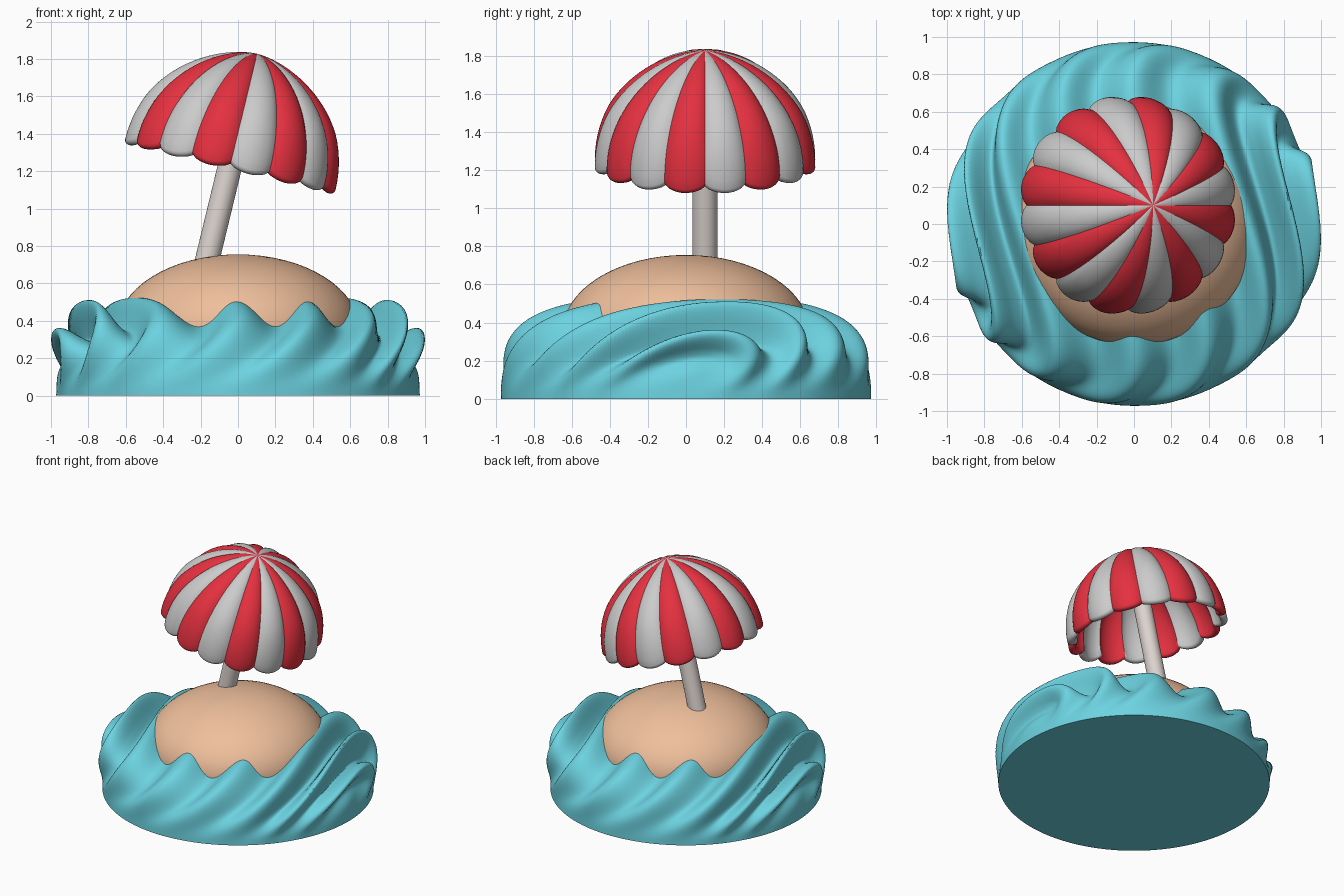
import bpy, bmesh
from math import sin, cos, pi, radians, tau
from mathutils import Vector, Matrix

if "Cube" in bpy.data.objects:
    bpy.data.objects.remove(bpy.data.objects["Cube"])


def material(name, rgb):
    m = bpy.data.materials.new(name)
    m.diffuse_color = (*rgb, 1)
    m.use_nodes = True
    m.node_tree.nodes["Principled BSDF"].inputs["Base Color"].default_value = m.diffuse_color
    return m


def smooth(ob, angle):
    bpy.ops.object.select_all(action='DESELECT')
    ob.select_set(True)
    bpy.context.view_layer.objects.active = ob
    bpy.ops.object.shade_smooth_by_angle(angle=radians(angle))


def polar_mesh(name, rings, segs, point, mats, face_mat=lambda j: 0):
    """Rings of vertices around z, starting at a pole and capped at the last ring."""
    bm = bmesh.new()
    pole = bm.verts.new(point(0, 0))
    rows = [[bm.verts.new(point(i, tau * j / segs)) for j in range(segs)]
            for i in range(1, rings)]
    for j in range(segs):
        k = (j + 1) % segs
        bm.faces.new((pole, rows[0][j], rows[0][k])).material_index = face_mat(j)
        for a, b in zip(rows, rows[1:]):
            bm.faces.new((a[j], b[j], b[k], a[k])).material_index = face_mat(j)
    bm.faces.new(rows[-1][::-1])
    bmesh.ops.recalc_face_normals(bm, faces=bm.faces[:])
    me = bpy.data.meshes.new(name)
    bm.to_mesh(me)
    bm.free()
    ob = bpy.data.objects.new(name, me)
    bpy.context.collection.objects.link(ob)
    for m in mats:
        me.materials.append(m)
    smooth(ob, 50)
    return ob


# Water: super-elliptic dome with parallel waves that twist with height
RAD, HEIGHT, P, WATER_RINGS = 0.972, 0.50, 3.2, 110


def water_point(i, a):
    t = i / (WATER_RINGS - 1) * pi / 2
    cr, cz = max(sin(t), 0), max(cos(t), 0)
    if i == WATER_RINGS - 1:
        cz = 0
    r, z = RAD * cr ** (2 / P), HEIGHT * cz ** (2 / P)
    co = Vector((r * cos(a), r * sin(a), z))
    nr, nz = (r / RAD) ** (P - 1) / RAD, (z / HEIGHT) ** (P - 1) / HEIGHT
    n = Vector((nr * cos(a), nr * sin(a), nz)).normalized()
    alpha = radians(-9 + 60 * z)
    p = co.x * cos(alpha) + co.y * sin(alpha)
    q = abs(p)
    theta = q + 0.85 * q ** 6                # waves bunch up towards the sides
    side = min(1, q / 0.75) ** 6
    n.z += 0.8 * (1 - min(1, q / 0.92) ** 6)  # inner waves rise, outer lips lean out
    n.normalize()
    f = min(1, z / 0.42)
    fade = f * f * (3 - 2 * f)
    wave = -cos(tau * theta / 0.4)
    if wave < 0:
        wave *= 1 - 0.4 * side
    return co + n * fade * ((0.06 + 0.06 * side) * wave - 0.022 * (1 - side))


polar_mesh("water", WATER_RINGS, 320, water_point,
           [material("water_blue", (0.15, 0.65, 0.75))])

# Sand mound: flattened ball, cut off inside the water
bpy.ops.mesh.primitive_uv_sphere_add(segments=64, ring_count=32, radius=1)
sand = bpy.context.object
sand.name = "sand_mound"
bm = bmesh.new()
bm.from_mesh(sand.data)
bmesh.ops.bisect_plane(bm, geom=bm.verts[:] + bm.edges[:] + bm.faces[:],
                       plane_co=(0, 0, -0.5), plane_no=(0, 0, -1), clear_outer=True)
bm.to_mesh(sand.data)
bm.free()
sand.location.z = 0.35
sand.scale = (0.65, 0.65, 0.405)
sand.data.materials.append(material("sand", (0.86, 0.52, 0.33)))
smooth(sand, 60)

# Umbrella frame: tilted towards +x, origin at the canopy rim centre
tilt = Matrix.Translation((-0.037, 0.1, 1.252)) @ Matrix.Rotation(radians(13.6), 4, 'Y')

# Canopy: 16 puffed panels, outer dome, rounded rim, inner dome
PANELS, SUB, R, TOP, THICK, N = 16, 10, 0.555, 0.592, 0.05, 24
arc = [pi / 2 * i / N for i in range(N + 1)]
profile = [(R * sin(t) ** 1.2, TOP * cos(t)) for t in arc]
profile += [(R - THICK / 2 + THICK / 2 * cos(t), -THICK / 2 * sin(t))
            for t in (pi * i / 8 for i in range(1, 8))]
profile += [((R - THICK) * sin(t) ** 1.2, (TOP - THICK) * cos(t)) for t in arc[:0:-1]]


def canopy_point(i, a):
    r, z = profile[i]
    puff = abs(sin(a * PANELS / 2)) ** 0.7
    k = min(1, r / R)
    low = max(0, 1 - max(z, 0) / 0.25)
    r += 0.032 * puff * k
    return Vector((r * cos(a), r * sin(a),
                   z + 0.015 * puff * k - 0.045 * puff * low + 0.012 * low))


canopy = polar_mesh("umbrella_canopy", len(profile), PANELS * SUB, canopy_point,
                    [material("canopy_white", (0.8, 0.8, 0.8)),
                     material("canopy_red", (0.78, 0.03, 0.05))],
                    face_mat=lambda j: (j // SUB) % 2)
canopy.matrix_world = tilt

# Pole: from inside the sand up to the canopy crown
low, high = -0.68, 0.54
bpy.ops.mesh.primitive_cylinder_add(vertices=48, radius=0.065, depth=high - low)
pole = bpy.context.object
pole.name = "umbrella_pole"
pole.matrix_world = tilt @ Matrix.Translation((0, 0, (low + high) / 2))
pole.data.materials.append(material("pole_grey", (0.72, 0.66, 0.63)))
smooth(pole, 40)
